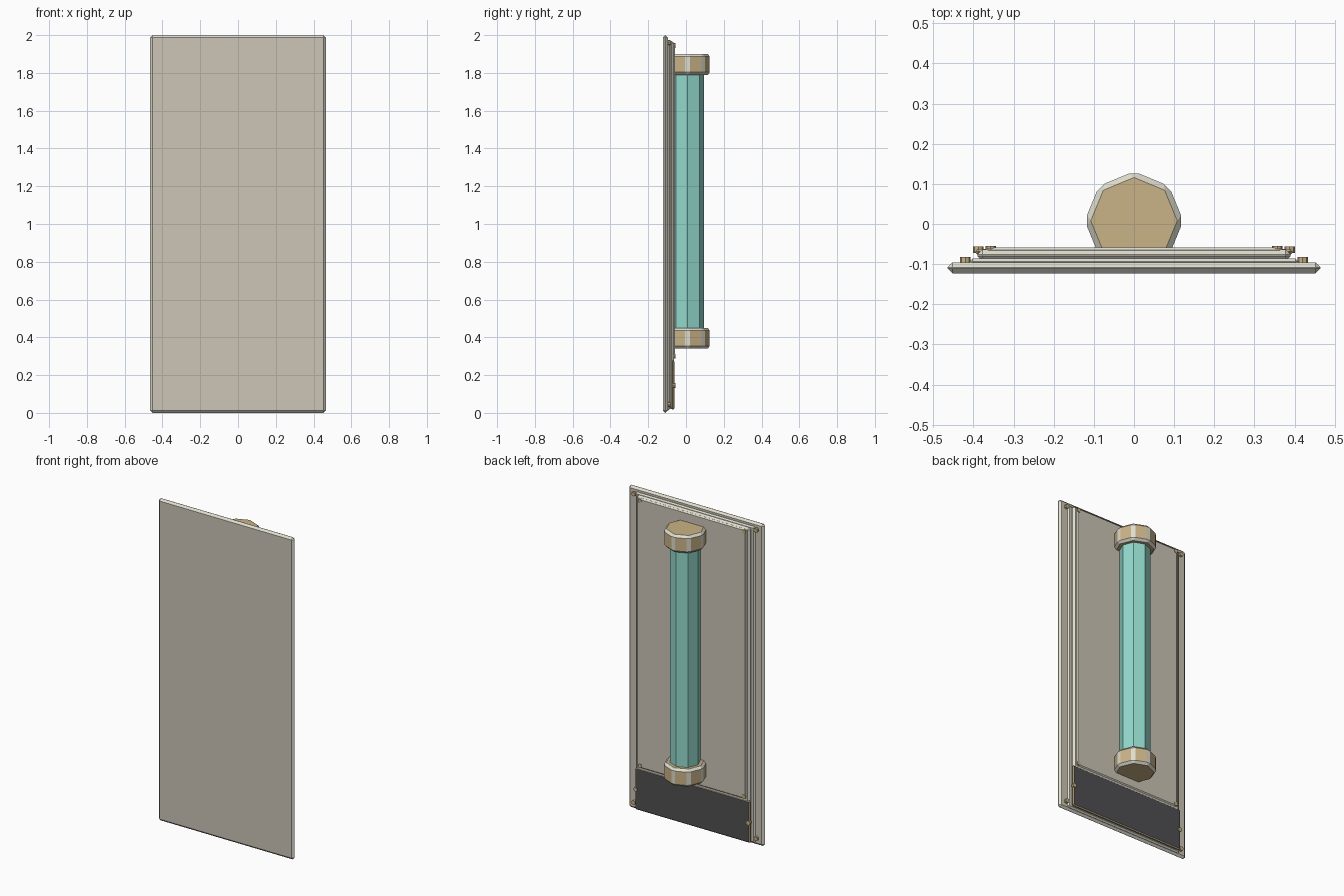
import bpy
import math

if "Cube" in bpy.data.objects:
    bpy.data.objects.remove(bpy.data.objects["Cube"], do_unlink=True)


def material(name, rgb):
    mat = bpy.data.materials.new(name)
    mat.use_nodes = True
    color = (*rgb, 1.0)
    mat.diffuse_color = color
    mat.node_tree.nodes["Principled BSDF"].inputs["Base Color"].default_value = color
    return mat


beige = material("warm beige panel", (0.61, 0.56, 0.47))
pale = material("pale worn edge", (0.73, 0.72, 0.62))
brass = material("dull brass", (0.59, 0.45, 0.24))
teal = material("teal glass", (0.29, 0.69, 0.60))
dark = material("charcoal", (0.08, 0.08, 0.085))


def finish(obj, name, face_mat, edge_mat=None, bevel=0.0):
    """Name and colour a part, with an optional coloured chamfer."""
    obj.name = name
    obj.data.materials.append(face_mat)
    if bevel:
        obj.data.materials.append(edge_mat)
        mod = obj.modifiers.new("chamfer", "BEVEL")
        mod.width = bevel
        mod.segments = 1
        mod.limit_method = "ANGLE"
        mod.angle_limit = math.radians(30)
        mod.material = 1
    return obj


def slab(name, half_width, y_range, z_range, face_mat, edge_mat, bevel):
    (y0, y1), (z0, z1) = y_range, z_range
    bpy.ops.mesh.primitive_cube_add(size=1, location=(0, (y0 + y1) / 2, (z0 + z1) / 2))
    obj = bpy.context.object
    obj.scale = (2 * half_width, y1 - y0, z1 - z0)
    bpy.ops.object.transform_apply(location=False, rotation=False, scale=True)
    return finish(obj, name, face_mat, edge_mat, bevel)


def octagon(name, radius, z0, z1, face_mat, edge_mat=None, bevel=0.0):
    bpy.ops.mesh.primitive_cylinder_add(
        vertices=8, radius=radius, depth=z1 - z0, location=(0, 0.008, (z0 + z1) / 2))
    return finish(bpy.context.object, name, face_mat, edge_mat, bevel)


def screw_pair(name, x, y, z):
    for side, sign in (("left", 1), ("right", -1)):
        bpy.ops.mesh.primitive_cylinder_add(
            vertices=8, radius=0.013, depth=0.016,
            location=(sign * x, y, z), rotation=(math.pi / 2, 0, 0))
        finish(bpy.context.object, f"{name}_{side}", brass)


# Stacked door panels
slab("front_plate", 0.465, (-0.123, -0.096), (0, 2), beige, pale, 0.0125)
slab("backing_panel", 0.41, (-0.105, -0.086), (0.012, 1.975), beige, pale, 0.008)
slab("middle_panel", 0.39, (-0.092, -0.064), (0.02, 1.97), beige, pale, 0.012)
slab("upper_panel", 0.37, (-0.075, -0.058), (0.285, 1.96), beige, pale, 0.007)

# Dark kick plate with brass rim
slab("kick_plate", 0.395, (-0.078, -0.062), (0.018, 0.278), dark, brass, 0.006)

# Glass tube handle with octagonal end caps
octagon("handle_tube", 0.088, 0.40, 1.85, teal)
octagon("lower_cap", 0.123, 0.34, 0.45, brass, pale, 0.014)
octagon("upper_cap", 0.123, 1.79, 1.90, brass, pale, 0.014)

# Screws at panel corners and kick plate sides
screw_pair("plate_top_screw", 0.42, -0.090, 1.96)
screw_pair("plate_bottom_screw", 0.42, -0.090, 0.045)
screw_pair("panel_top_screw", 0.357, -0.063, 1.945)
screw_pair("panel_bottom_screw", 0.357, -0.063, 0.30)
screw_pair("kick_plate_screw", 0.388, -0.064, 0.145)
